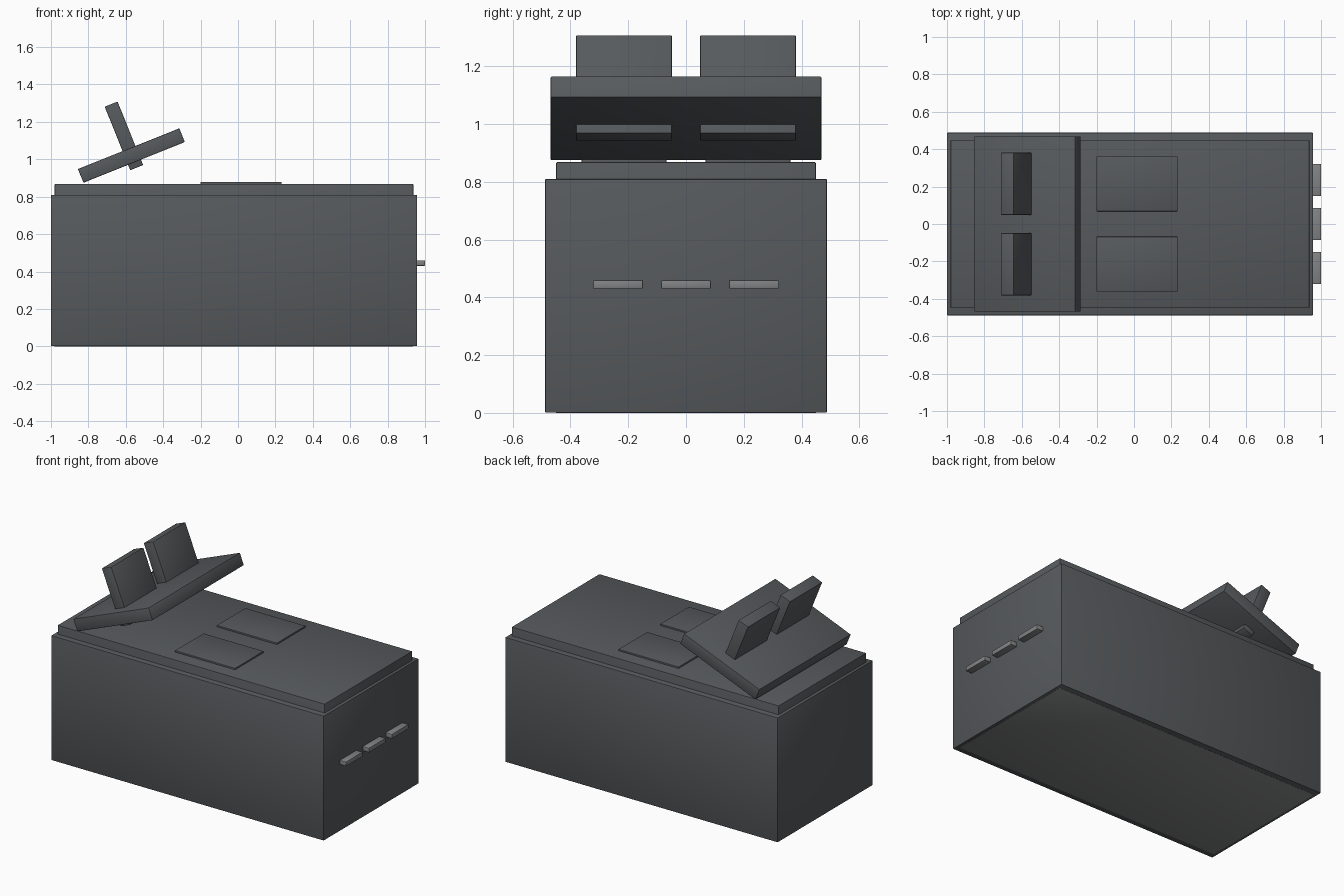
import bpy, math

if "Cube" in bpy.data.objects:
    bpy.data.objects.remove(bpy.data.objects["Cube"])


def material(name, rgb):
    m = bpy.data.materials.new(name)
    m.diffuse_color = (*rgb, 1.0)
    m.use_nodes = True
    m.node_tree.nodes["Principled BSDF"].inputs["Base Color"].default_value = m.diffuse_color
    return m


DARK = material("dark slate grey", (0.094, 0.102, 0.108))
LIGHT = material("light metal grey", (0.225, 0.23, 0.235))
TILT = math.radians(-21.9)


def box(name, center, size, mat, tilt=0.0, bevel=0.004):
    """Softly bevelled box with the given centre and size, tilted about y."""
    bpy.ops.mesh.primitive_cube_add(size=1, location=center)
    ob = bpy.context.object
    ob.name = name
    ob.scale = size
    bpy.ops.object.transform_apply(location=False, rotation=False, scale=True)
    ob.rotation_euler = (0, tilt, 0)
    ob.data.materials.append(mat)
    mod = ob.modifiers.new("soft_edges", 'BEVEL')
    mod.width = bevel
    mod.segments = 2
    bpy.ops.object.modifier_apply(modifier=mod.name)
    bpy.ops.object.shade_smooth_by_angle(angle=math.radians(40))
    return ob


# Main housing, the inset core that rises above it, and the underside plate
box("housing", (-0.0215, 0, 0.4055), (1.957, 0.976, 0.809), DARK)
box("inner_core", (-0.0215, 0, 0.445), (1.917, 0.90, 0.846), DARK)
box("underside_plate", (-0.0215, 0, 0.004), (1.917, 0.90, 0.008), LIGHT, bevel=0.0005)

# Tilted board hovering over one end
box("tilted_board", (-0.57, 0, 1.020), (0.584, 0.938, 0.079), DARK, TILT)

# Pairs: upright paddles through the board, flat pads on the top
for side, label in ((-1, "front"), (1, "back")):
    box(f"{label}_paddle", (-0.61, side * 0.215, 1.125), (0.074, 0.332, 0.366), DARK, TILT)
    box(f"{label}_pad", (0.016, side * 0.2145, 0.870), (0.432, 0.293, 0.016), DARK, bevel=0.002)

# Row of three small bars on the end face
for i in (-1, 0, 1):
    box(f"end_bar_{i + 2}", (0.97, i * 0.235, 0.445), (0.06, 0.172, 0.03), LIGHT)
